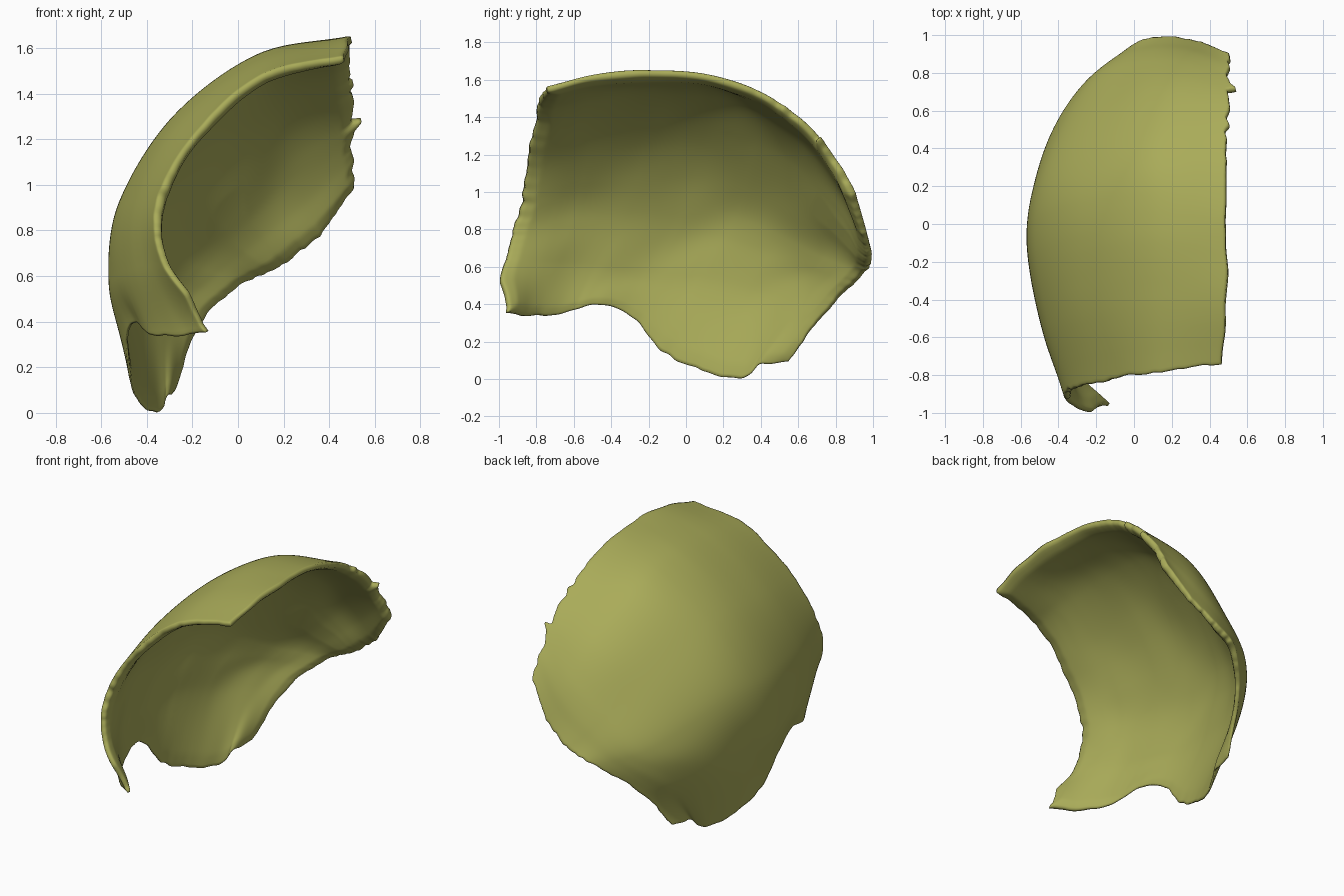
import bpy, bmesh, math
from mathutils import Vector, noise

if "Cube" in bpy.data.objects:
    bpy.data.objects.remove(bpy.data.objects["Cube"])

# Front-to-back rails on the outer face, ordered from the top edge to the lower edge
TOP = [(.47, -.74, 1.575), (.485, -.45, 1.645), (.49, -.2, 1.66), (.48, .1, 1.64),
       (.49, .4, 1.545), (.50, .65, 1.37), (.50, .82, 1.16), (.50, .91, 1.0)]
UPPER = [(.10, -.785, 1.49), (.08, -.4, 1.55), (.08, 0, 1.575), (.08, .35, 1.495),
         (.15, .68, 1.265), (.24, .88, 1.01), (.35, .97, .78)]
MIDDLE = [(-.20, -.84, 1.22), (-.28, -.4, 1.27), (-.29, 0, 1.30), (-.255, .3, 1.235),
          (-.14, .61, 1.075), (.01, .87, .84), (.17, .995, .66)]
WIDEST = [(-.36, -.89, .92), (-.46, -.5, .93), (-.525, -.1, .92), (-.50, .2, .9),
          (-.40, .49, .8), (-.235, .77, .66), (0, .955, .575)]
LOWER = [(-.33, -.955, .65), (-.475, -.6, .63), (-.565, -.15, .58), (-.535, .15, .55),
         (-.455, .42, .48), (-.31, .65, .42), (-.18, .775, .39)]
BOTTOM = [(-.14, -.965, .355), (-.28, -.85, .345), (-.39, -.68, .35), (-.45, -.48, .405),
          (-.49, -.3, .345), (-.475, -.12, .145), (-.43, .1, .045), (-.35, .3, .0),
          (-.31, .39, .08), (-.29, .54, .095)]
NU, NV = 130, 180


def spline(pts, t):
    """Smooth curve through the points; t runs 0..1 and may overshoot slightly."""
    p = [2 * pts[0] - pts[1], *pts, 2 * pts[-1] - pts[-2]]
    n = len(pts) - 1
    i = max(0, min(n - 1, int(t * n)))
    s = t * n - i
    a, b, c, d = p[i:i + 4]
    return b + .5 * s * (c - a + s * (2 * a - 5 * b + 4 * c - d + s * (3 * b - a - 3 * c + d)))


def even_rail(raw, count=24):
    """Respace a rail evenly along its length."""
    pts = [Vector(p) for p in raw]
    dense = [spline(pts, k / 400) for k in range(401)]
    run = [0.0]
    for a, b in zip(dense, dense[1:]):
        run.append(run[-1] + (b - a).length)
    out, k = [], 0
    for j in range(count + 1):
        goal = run[-1] * j / count
        while k < 399 and run[k + 1] < goal:
            k += 1
        f = (goal - run[k]) / (run[k + 1] - run[k])
        out.append(dense[k].lerp(dense[k + 1], f))
    return out


rails = [even_rail(r) for r in (TOP, UPPER, MIDDLE, WIDEST, LOWER, BOTTOM)]


def wobble(x, seed):
    return noise.noise(Vector((x, seed + .4, 0.3)))


def surface_point(i, j):
    """Point on the outer face, with ragged suture edges."""
    u, v = i / NU, j / NV
    teeth = .008 * wobble(v * 12, 1) + .018 * min(1, 4 * max(0, v - .5)) * wobble(v * 38, 2)
    teeth -= .036 * max(0, 1 - abs(v - .83) / .016)
    front = .008 * wobble(u * 14, 4) + .005 * wobble(u * 35, 5)
    front -= .022 * max(0, 1 - abs(u - .89) / .09)
    back = .007 * wobble(u * 16, 6) + .004 * wobble(u * 45, 7)
    low = .006 * wobble(v * 25, 8)
    uu = u + teeth * max(0, 1 - u * 18) + low * max(0, 1 - (1 - u) * 15)
    vv = v + front * max(0, 1 - v * 12) + back * max(0, 1 - (1 - v) * 15)
    return spline([spline(r, vv) for r in rails], uu)


# Curved bone plate
bm = bmesh.new()
grid = [[bm.verts.new(surface_point(i, j)) for j in range(NV + 1)] for i in range(NU + 1)]
for i in range(NU):
    for j in range(NV):
        bm.faces.new((grid[i][j], grid[i][j + 1], grid[i + 1][j + 1], grid[i + 1][j]))
low_z = min(v.co.z for v in bm.verts)
bmesh.ops.translate(bm, verts=bm.verts, vec=(0, 0, -low_z))
mesh = bpy.data.meshes.new("skull_side_plate")
bm.to_mesh(mesh)
bm.free()
plate = bpy.data.objects.new("skull_side_plate", mesh)
bpy.context.collection.objects.link(plate)

# Wall thickness: full over the dome, thin along the lower edge, slightly uneven inside
group = plate.vertex_groups.new(name="thickness")
for i in range(NU + 1):
    for j in range(NV + 1):
        u, v = i / NU, j / NV
        w = 1 - .7 * max(0, (u - .6) / .4) ** 1.5 * min(1, .35 + 2.5 * v)
        rim = min(1, .35 + 22 * min(u, v, 1 - u, 1 - v))
        w *= math.sqrt(rim) * (.9 + .2 * noise.noise(Vector((u * 6, v * 7, 2))))
        group.add([i * (NV + 1) + j], max(.1, min(1, w)), 'REPLACE')
shell = plate.modifiers.new("shell", 'SOLIDIFY')
shell.thickness = .06
shell.offset = -1
shell.vertex_group = group.name

# Soften the rim
soften = plate.modifiers.new("soften", 'SMOOTH')
soften.factor = .5
soften.iterations = 2

# Olive colour and smooth shading
mat = bpy.data.materials.new("olive_bone")
mat.diffuse_color = (.40, .41, .10, 1)
mat.use_nodes = True
mat.node_tree.nodes["Principled BSDF"].inputs["Base Color"].default_value = mat.diffuse_color
mesh.materials.append(mat)
bpy.context.view_layer.objects.active = plate
plate.select_set(True)
for name in ("shell", "soften"):
    bpy.ops.object.modifier_apply(modifier=name)
bpy.ops.object.shade_smooth()
